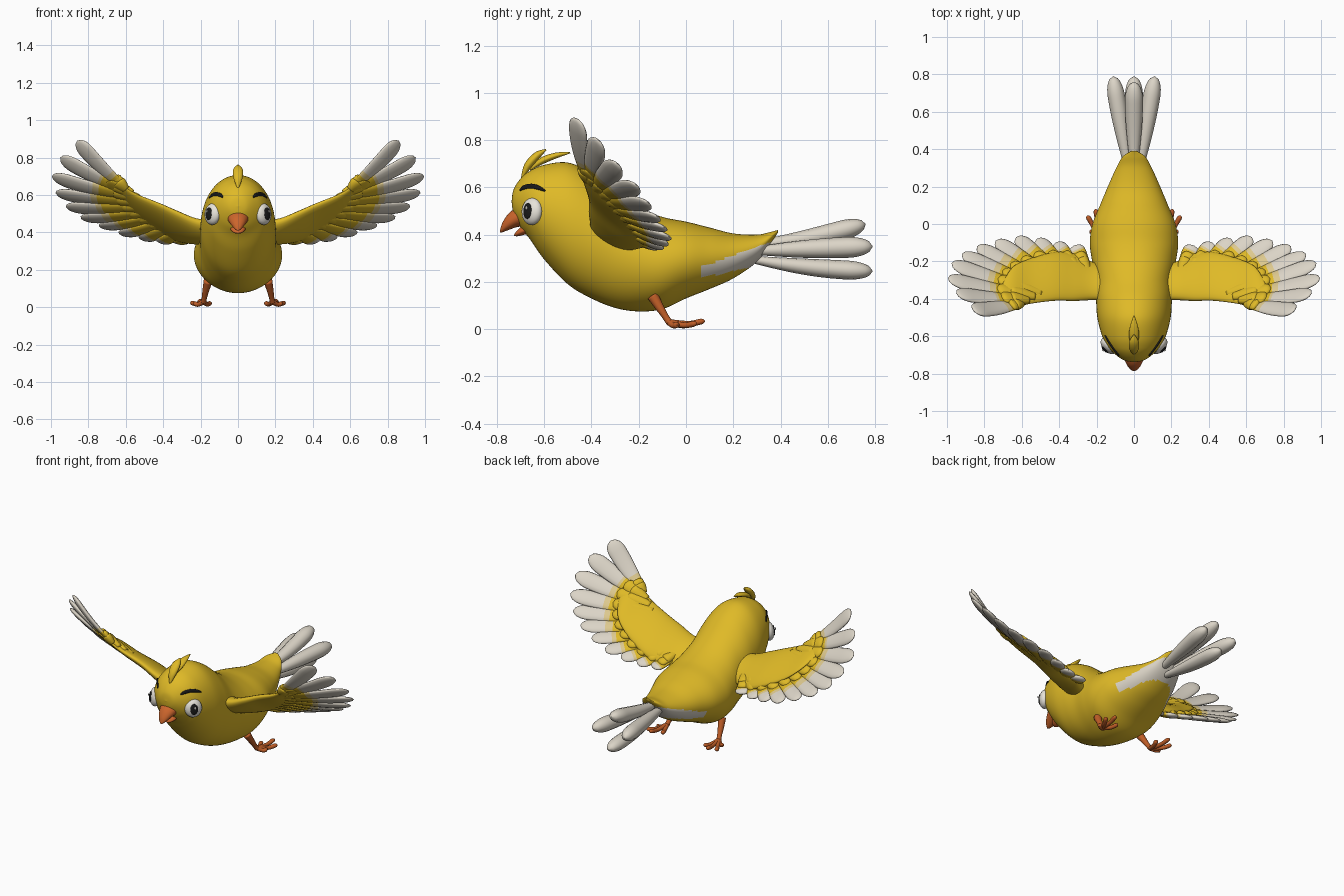
import bpy, bmesh, math
from mathutils import Vector, Matrix
from mathutils.bvhtree import BVHTree

if "Cube" in bpy.data.objects:
    bpy.data.objects.remove(bpy.data.objects["Cube"], do_unlink=True)


def material(name, rgb):
    m = bpy.data.materials.new(name)
    m.use_nodes = True
    m.diffuse_color = (*rgb, 1)
    bsdf = m.node_tree.nodes["Principled BSDF"]
    bsdf.inputs["Base Color"].default_value = (*rgb, 1)
    bsdf.inputs["Roughness"].default_value = 0.7
    return m


YELLOW = material("plumage yellow", (0.74, 0.49, 0.02))
STRAW = material("pale straw", (0.72, 0.58, 0.27))
WHITE = material("feather white", (0.71, 0.66, 0.57))
ORANGE = material("beak orange", (0.60, 0.13, 0.025))
LEG = material("leg orange", (0.52, 0.11, 0.02))
BLACK = material("black", (0.01, 0.01, 0.01))
EYE = material("eye white", (0.80, 0.77, 0.70))


def finish(bm, name, mats, mirror=False):
    bmesh.ops.recalc_face_normals(bm, faces=bm.faces)
    for f in bm.faces:
        f.smooth = True
    mesh = bpy.data.meshes.new(name)
    bm.to_mesh(mesh)
    bm.free()
    for m in mats:
        mesh.materials.append(m)
    ob = bpy.data.objects.new(name, mesh)
    bpy.context.collection.objects.link(ob)
    if mirror:
        ob.modifiers.new("Mirror", "MIRROR").use_mirror_merge = False
    return ob


def smooth_rows(rows, n=5):
    """Catmull-Rom through rows of (x, y, z, half width, half height)."""
    out = []
    for i in range(len(rows) - 1):
        a, b, c, d = rows[max(i - 1, 0)], rows[i], rows[i + 1], rows[min(i + 2, len(rows) - 1)]
        for k in range(n):
            t = k / n
            out.append([q + t / 2 * (r - p + t * (2 * p - 5 * q + 4 * r - s + t * (3 * (q - r) + s - p)))
                        for p, q, r, s in zip(a, b, c, d)])
    return out + [list(rows[-1])]


def sweep(bm, rows, hint, mat=lambda c, t: 0, axis=None, seg=16):
    """Skin elliptical rings along rows; hint is the height direction."""
    pts = [Vector(r[:3]) for r in rows]
    rings, last = [], len(rows) - 1
    for i, r in enumerate(rows):
        tan = Vector(axis) if axis else (pts[min(i + 1, last)] - pts[max(i - 1, 0)]).normalized()
        side = tan.cross(Vector(hint)).normalized()
        up = side.cross(tan)
        w, h = max(r[3], 0.001), max(r[4], 0.001)
        angles = [math.tau * k / seg for k in range(seg)]
        rings.append([bm.verts.new(pts[i] + side * w * math.cos(a) + up * h * math.sin(a)) for a in angles])
    for i in range(last):
        for k in range(seg):
            j = (k + 1) % seg
            f = bm.faces.new((rings[i][k], rings[i][j], rings[i + 1][j], rings[i + 1][k]))
            f.material_index = mat(f.calc_center_median(), (i + 0.5) / last)
    for i in (0, last):
        f = bm.faces.new(rings[i])
        f.material_index = mat(f.calc_center_median(), i / last)


def feather(bm, base, tip, hint, w, h, mat=lambda c, t: 0, root=0.4, bend=0.0, n=24):
    """Blade that widens from its root and ends in a round tip."""
    base, tip, hint = Vector(base), Vector(tip), Vector(hint)
    rows = []
    for i in range(n + 1):
        t = i / n
        t = t + 0.35 * t * (1 - t)
        p = base.lerp(tip, t) + hint * bend * math.sin(math.pi * t)
        s = root + (1 - root) * math.sin(min(t / 0.8, 1) * math.pi / 2)
        s *= math.sqrt(max(0, 1 - max(0, (t - 0.8) / 0.2) ** 2))
        rows.append((*p, w * s, h * s))
    sweep(bm, rows, hint, mat, seg=12)


def ellipsoid(bm, centre, normal, size):
    rot = normal.to_track_quat("Z", "Y").to_matrix().to_4x4()
    bmesh.ops.create_uvsphere(bm, u_segments=24, v_segments=16, radius=1,
                              matrix=Matrix.Translation(centre) @ rot @ Matrix.Diagonal((*size, 1)))


# Body and head: stations are (y, bottom, top, half width)
stations = [(-.738, .54, .54, .003), (-.73, .49, .59, .05), (-.70, .43, .637, .097), (-.66, .38, .67, .137),
            (-.60, .295, .695, .17), (-.50, .19, .705, .196), (-.40, .13, .66, .203), (-.30, .09, .58, .206),
            (-.20, .075, .515, .224), (-.10, .085, .475, .236), (0, .13, .455, .222), (.10, .17, .43, .182),
            (.20, .215, .405, .14), (.30, .285, .40, .095), (.36, .365, .412, .06), (.39, .41, .42, .015)]
body = [(0, y, (b + t) / 2, w, (t - b) / 2) for y, b, t, w in stations]


def body_colour(c, t):
    # White patch on each flank below the tail
    d = c.y - 0.06
    return int(d > 0 and 0.215 + 0.22 * d < c.z < 0.262 + 0.36 * d)


bm = bmesh.new()
sweep(bm, smooth_rows(body, 8), (0, 0, 1), body_colour, (0, 1, 0), 64)
skin = BVHTree.FromBMesh(bm)
finish(bm, "body", [YELLOW, WHITE])

# Crest feathers on the head
bm = bmesh.new()
for rows in ([(0, -.695, .635, .004, .004), (0, -.67, .69, .024, .016), (0, -.63, .735, .026, .016),
              (0, -.592, .76, .003, .003)],
             [(0, -.66, .675, .004, .004), (0, -.61, .712, .026, .014), (0, -.55, .735, .022, .012),
              (0, -.49, .747, .003, .003)]):
    sweep(bm, smooth_rows(rows), (0, -.6, .8))
finish(bm, "crest", [YELLOW])

# Beak halves
upper = [(0, -.66, .48, .056, .044), (0, -.71, .475, .055, .042), (0, -.75, .455, .04, .035),
         (0, -.777, .43, .02, .02), (0, -.787, .413, .003, .004)]
lower = [(0, -.65, .43, .042, .02), (0, -.69, .418, .04, .02), (0, -.715, .405, .025, .012),
         (0, -.727, .398, .003, .003)]
for name, rows in (("upper_beak", upper), ("lower_beak", lower)):
    bm = bmesh.new()
    sweep(bm, smooth_rows(rows), (0, 0, 1), axis=(0, 1, 0), seg=24)
    finish(bm, name, [ORANGE])

# Eyes, pupils and glints
look = Vector((.72, -.68, .08)).normalized()
spot = skin.find_nearest(Vector((.127, -.645, .50)))[0]
for name, mat, lift, size, drop in (("eye", EYE, -.004, (.052, .058, .032), 0),
                                    ("pupil", BLACK, .024, (.023, .034, .008), 0),
                                    ("eye_glint", EYE, .031, (.006, .008, .003), .012)):
    bm = bmesh.new()
    ellipsoid(bm, spot + look * lift + Vector((drop / 2, 0, drop)), look, size)
    finish(bm, name, [mat], True)

# Eyebrows follow the skin
bm = bmesh.new()
brow = []
for x, y, z, r in ((.08, -.70, .588, .004), (.10, -.69, .602, .011), (.13, -.66, .61, .012),
                   (.155, -.63, .606, .01), (.17, -.60, .592, .003)):
    brow.append((*skin.find_nearest(Vector((x, y, z)))[0], .006, r))
sweep(bm, smooth_rows(brow), (0, 0, 1), seg=10)
finish(bm, "eyebrow", [BLACK], True)

# Wing arm
arm = [(.12, -.32, .40, .10, .05), (.22, -.305, .405, .115, .045), (.32, -.285, .432, .145, .042),
       (.42, -.28, .475, .15, .036), (.55, -.305, .535, .14, .028), (.64, -.335, .598, .13, .02),
       (.69, -.365, .633, .085, .012), (.715, -.37, .645, .01, .003)]
bm = bmesh.new()
sweep(bm, smooth_rows(arm), (0, .5, .85), axis=(1, 0, 0), seg=28)
finish(bm, "wing_arm", [YELLOW], True)

# Flight feathers fan out from the arm, with two rows of coverts over them
tips = [Vector(p) for p in ((.86, -.46, .89), (.95, -.37, .80), (.995, -.29, .70), (.975, -.21, .61),
                            (.92, -.16, .535), (.84, -.12, .475), (.74, -.09, .43), (.63, -.07, .39),
                            (.52, -.08, .365), (.42, -.10, .348), (.32, -.115, .345))]
last = len(tips) - 1
inner, outer = Vector((.25, -.25, .405)), Vector((.60, -.42, .63))
flight, coverts = bmesh.new(), bmesh.new()
for i, tip in enumerate(tips):
    k = i / last
    base = outer.lerp(inner, k)
    along = (tip - base).normalized()
    across = tips[min(i + 1, last)] - tips[max(i - 1, 0)]
    normal = across.cross(along).normalized()
    if normal.z < 0:
        normal.negate()
    normal = Matrix.Rotation(math.radians(9), 3, along) @ normal
    edge = 0.27 + 0.5 * k ** 0.6

    def tint(c, t, edge=edge):
        t = t + 0.35 * t * (1 - t)
        return 0 if t < edge else 1 if t < edge + 0.07 else 2

    feather(flight, base, tip, normal, .054 - .008 * k, .016, tint, .5, -.012, 30)
    for reach, thick in ((0.95, .019), (0.66, .027)):
        feather(coverts, base, base.lerp(tip, edge * reach), normal, .042 - .006 * k, thick, root=.6, n=16)
finish(flight, "flight_feathers", [YELLOW, STRAW, WHITE], True)
finish(coverts, "wing_coverts", [YELLOW], True)

# Tail feathers
bm = bmesh.new()
feather(bm, (0, .27, .355), (0, .76, .445), (0, 0, 1), .048, .042, root=.3, bend=-.015)
feather(bm, (0, .25, .30), (0, .79, .245), (0, 0, 1), .048, .04, root=.3, bend=-.01)
finish(bm, "centre_tail_feathers", [WHITE])
bm = bmesh.new()
feather(bm, (.025, .26, .33), (.112, .79, .35), (0, 0, 1), .046, .044, root=.3)
finish(bm, "side_tail_feather", [WHITE], True)

# Legs with trailing toes
bm = bmesh.new()
ankle = (.185, -.07, .028)
shin = [(.16, -.14, .14, .024, .024), (.172, -.11, .09, .018, .018), (.18, -.085, .05, .014, .014),
        (*ankle, .015, .015)]
sweep(bm, smooth_rows(shin), (1, 0, 0), seg=12)
for end in ((.25, .045, .022), (.205, .08, .033), (.148, .03, .02), (.235, -.035, .018)):
    mid = Vector(ankle).lerp(Vector(end), .55) - Vector((0, 0, .008))
    near = Vector(ankle).lerp(Vector(end), .9)
    toe = [(*ankle, .014, .014), (*mid, .012, .012), (*near, .013, .012), (*end, .003, .003)]
    sweep(bm, smooth_rows(toe), (0, 0, 1), seg=12)
finish(bm, "leg", [LEG], True)
